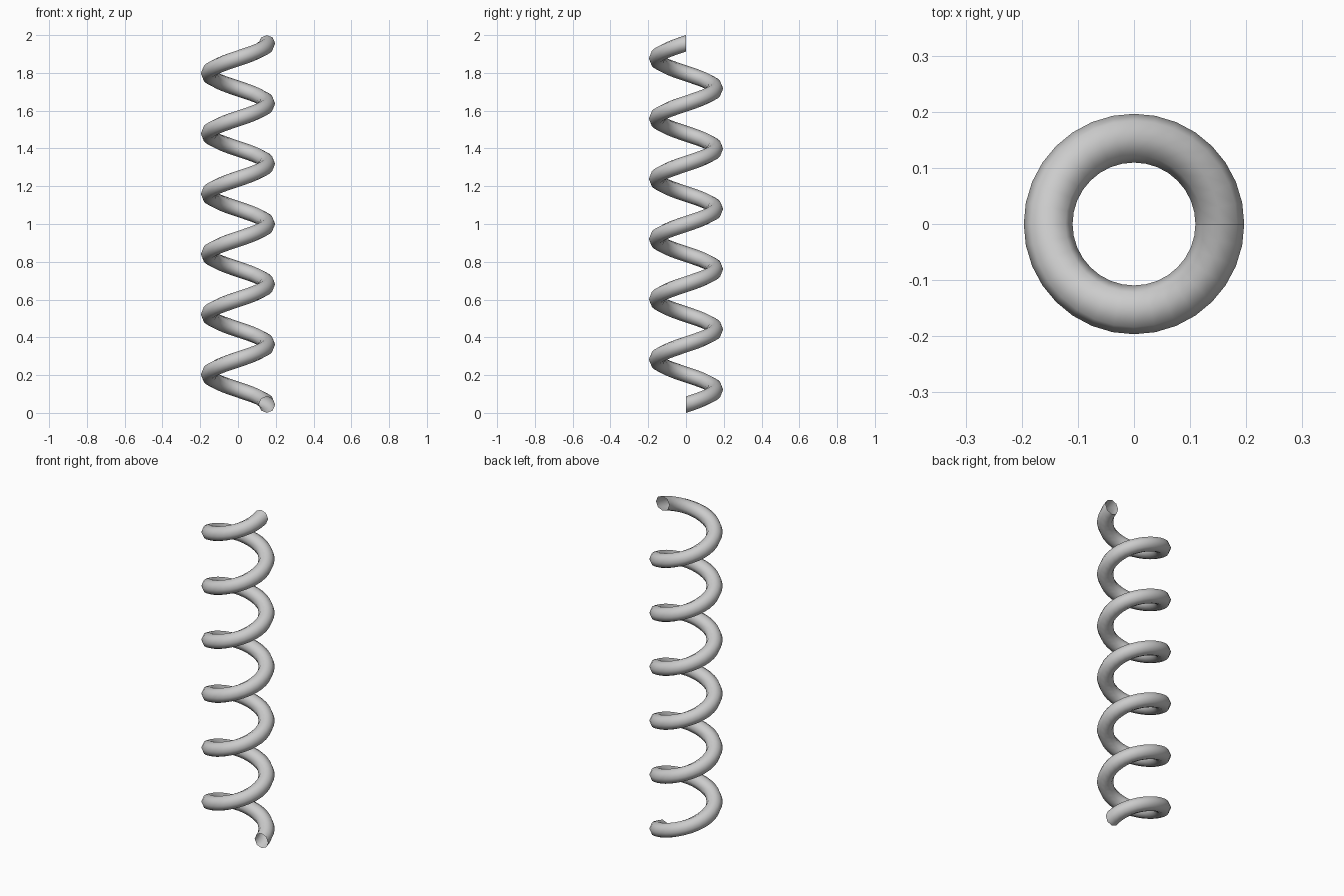
import bpy, bmesh
from math import sin, cos, pi

if "Cube" in bpy.data.objects:
    bpy.data.objects.remove(bpy.data.objects["Cube"])

COIL_R, WIRE_R = 0.153, 0.0435   # coil centreline radius, wire radius
TURNS, STEPS, SIDES = 6, 32, 8
HEIGHT = 2.0
PITCH = (HEIGHT - 2 * WIRE_R) / TURNS

bm = bmesh.new()

# Wire cross-sections standing in planes through the z axis, swept up the helix
rings = []
for i in range(TURNS * STEPS + 1):
    a = 2 * pi * i / STEPS
    z = WIRE_R + PITCH * i / STEPS
    ring = []
    for k in range(SIDES):
        t = 2 * pi * k / SIDES
        r = COIL_R + WIRE_R * cos(t)
        ring.append(bm.verts.new((r * cos(a), r * sin(a), z + WIRE_R * sin(t))))
    rings.append(ring)

# Wire skin, open at both ends
for lo, hi in zip(rings, rings[1:]):
    for k in range(SIDES):
        n = (k + 1) % SIDES
        bm.faces.new((lo[k], hi[k], hi[n], lo[n]))
bmesh.ops.recalc_face_normals(bm, faces=bm.faces)

mesh = bpy.data.meshes.new("coil_spring")
bm.to_mesh(mesh)
bm.free()
mesh.shade_smooth()
spring = bpy.data.objects.new("coil_spring", mesh)
bpy.context.collection.objects.link(spring)
